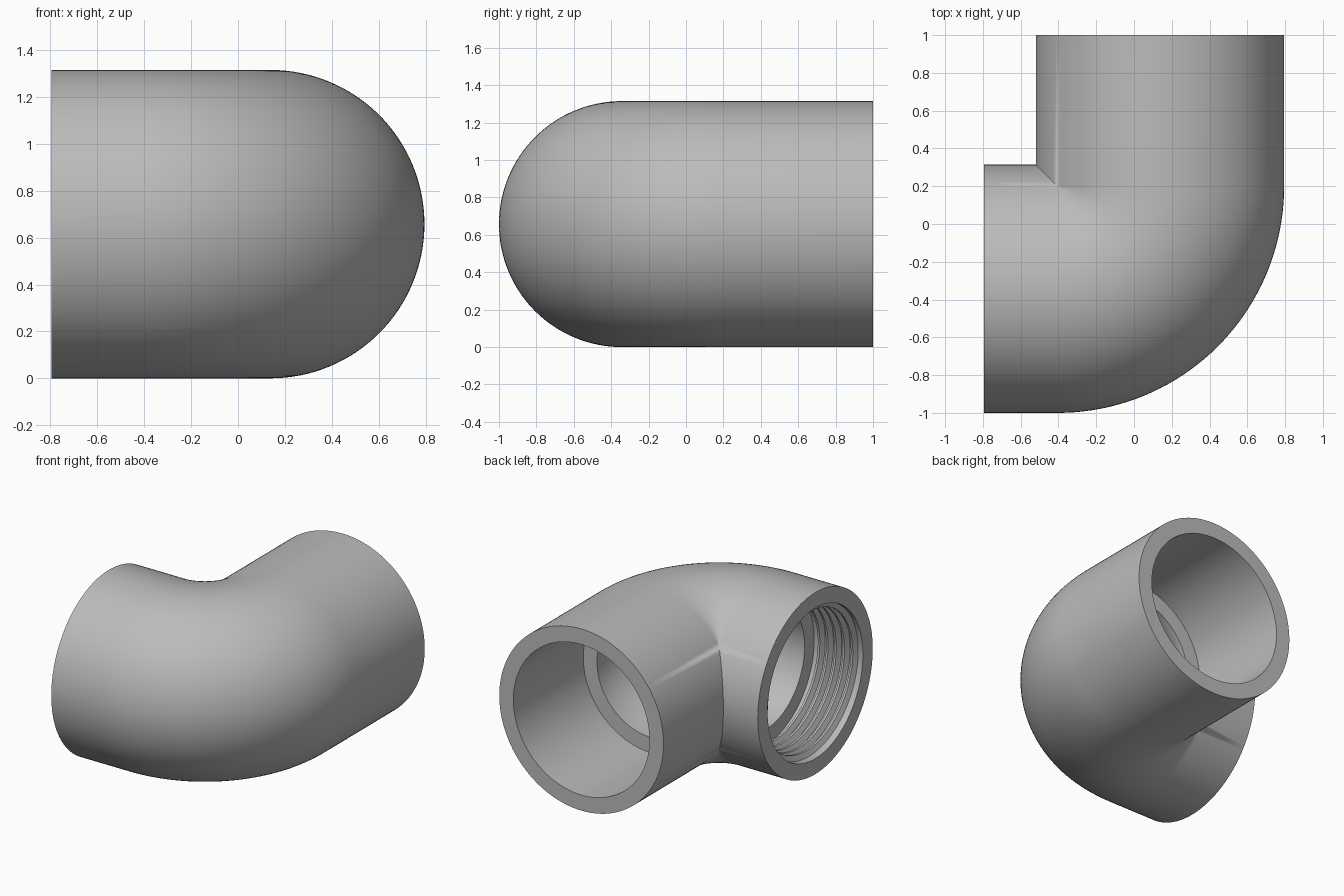
import bpy, bmesh
from math import sin, cos, pi, radians

cube = bpy.data.objects.get("Cube")
if cube:
    bpy.data.objects.remove(cube, do_unlink=True)

OUTER, SOCKET, BORE = 0.6575, 0.545, 0.435   # pipe radii
BEND = 0.5425                                # centre line radius of the bend
CX, CY = -0.405, 0.20                        # bend centre
END_X, END_Y = -0.795, 1.0                   # mouths of the two legs
SEGS, STEPS = 128, 40

grey = bpy.data.materials.new("grey plastic")
grey.use_nodes = True
colour = (0.5, 0.5, 0.5, 1)
grey.diffuse_color = colour
grey.node_tree.nodes["Principled BSDF"].inputs["Base Color"].default_value = colour


def place(leg, value, u):
    """Plan position at a station, u being the offset toward the inside of the bend."""
    if leg == "x":
        return value, CY - BEND + u
    if leg == "y":
        return CX + BEND - u, value
    if u > BEND:                             # the legs meet on the mitre line
        return CX - (u - BEND), CY + (u - BEND)
    return CX + (BEND - u) * sin(value), CY - (BEND - u) * cos(value)


def make_object(name, bm):
    bmesh.ops.remove_doubles(bm, verts=bm.verts, dist=1e-5)
    bmesh.ops.recalc_face_normals(bm, faces=bm.faces)
    mesh = bpy.data.meshes.new(name)
    bm.to_mesh(mesh)
    bm.free()
    mesh.materials.append(grey)
    obj = bpy.data.objects.new(name, mesh)
    bpy.context.collection.objects.link(obj)
    bpy.ops.object.select_all(action="DESELECT")
    obj.select_set(True)
    bpy.context.view_layer.objects.active = obj
    bpy.ops.object.shade_smooth_by_angle(angle=radians(30))
    return obj


def bridge(bm, a, b):
    n = len(a)
    for i in range(n):
        j = (i + 1) % n
        bm.faces.new((a[i], a[j], b[j], b[i]))


# Elbow body: outer skin, then back through the sockets and the narrower bore
angles = [pi / 2 * i / STEPS for i in range(STEPS + 1)]
stations = [("x", END_X, OUTER)]
stations += [("bend", a, OUTER) for a in angles]
stations += [("y", END_Y, OUTER), ("y", END_Y, SOCKET), ("y", CY, SOCKET)]
stations += [("bend", a, BORE) for a in reversed(angles)]
stations += [("x", CX, SOCKET), ("x", END_X, SOCKET)]

bm = bmesh.new()
rings = []
for leg, value, r in stations:
    ring = []
    for i in range(SEGS):
        t = 2 * pi * i / SEGS
        x, y = place(leg, value, r * cos(t))
        ring.append(bm.verts.new((x, y, OUTER + r * sin(t))))
    rings.append(ring)
for i, ring in enumerate(rings):
    bridge(bm, ring, rings[(i + 1) % len(rings)])
make_object("elbow_body", bm)

# Screw thread: a tapered ridge swept along a helix in the short leg
TURNS, PITCH, PER_TURN = 5, 0.066, 80
section = [(-0.027, SOCKET + 0.004), (-0.008, 0.508), (0.008, 0.508), (0.027, SOCKET + 0.004)]
bm = bmesh.new()
rows = []
for i in range(TURNS * PER_TURN + 1):
    t = 2 * pi * i / PER_TURN
    x0 = END_X + 0.03 + PITCH * i / PER_TURN
    rows.append([bm.verts.new((x0 + dx, CY - BEND + r * cos(t), OUTER + r * sin(t)))
                 for dx, r in section])
for a, b in zip(rows, rows[1:]):
    bridge(bm, a, b)
bm.faces.new(rows[0])
bm.faces.new(rows[-1])
make_object("screw_thread", bm)
